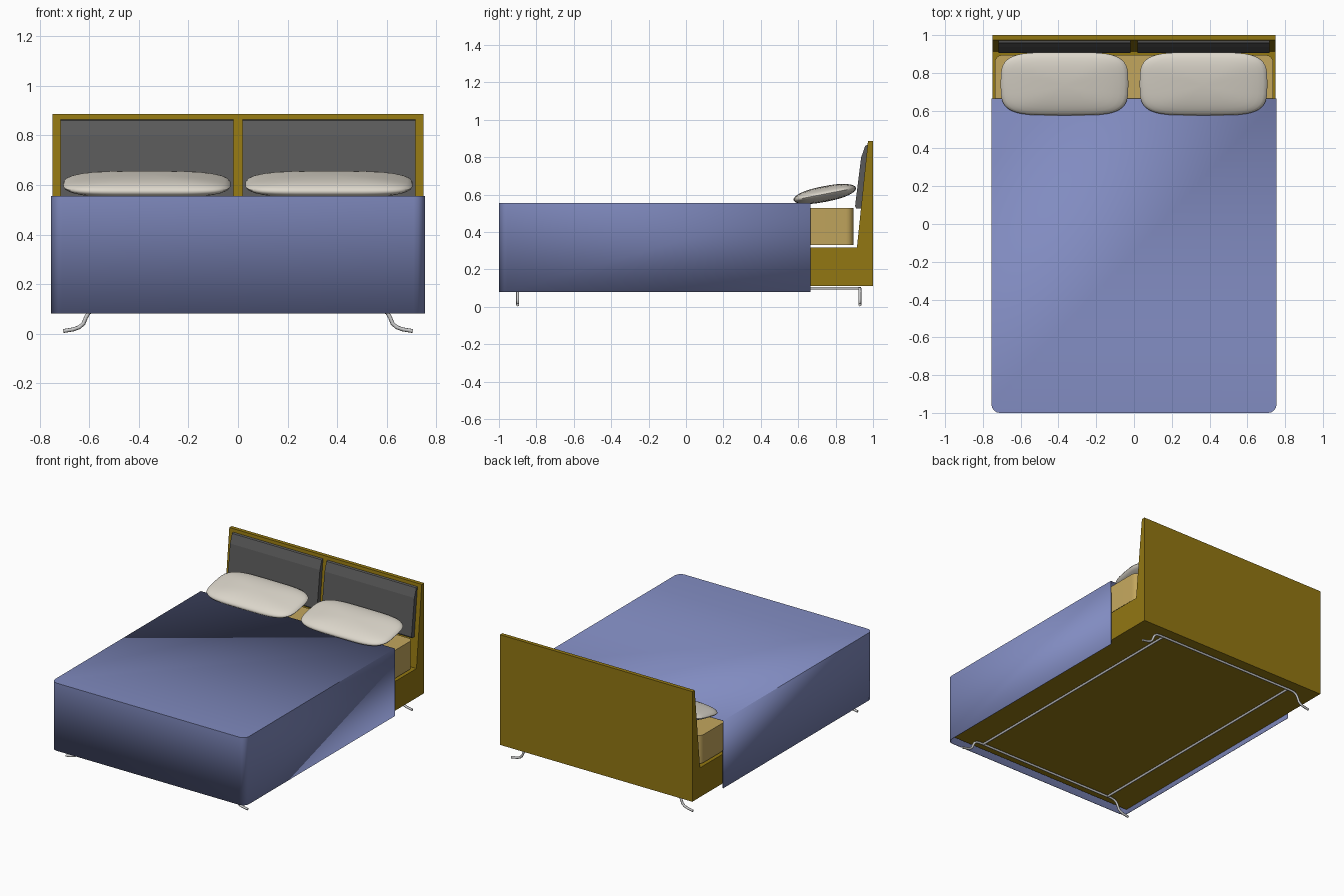
import bpy, bmesh
from math import sin, cos, pi, radians

if "Cube" in bpy.data.objects:
    bpy.data.objects.remove(bpy.data.objects["Cube"])


def material(name, rgb):
    m = bpy.data.materials.new(name)
    m.diffuse_color = (*rgb, 1)
    m.use_nodes = True
    m.node_tree.nodes["Principled BSDF"].inputs["Base Color"].default_value = m.diffuse_color
    return m


WOOD = material("dark wood", (0.29, 0.185, 0.006))
TAN = material("mattress tan", (0.54, 0.38, 0.11))
BLUE = material("blue cloth", (0.22, 0.26, 0.53))
DARK = material("charcoal", (0.1, 0.1, 0.1))
CREAM = material("cream", (0.72, 0.68, 0.6))


def add(name, verts, faces, mat, smooth=None):
    me = bpy.data.meshes.new(name)
    me.from_pydata(verts, [], faces)
    me.materials.append(mat)
    ob = bpy.data.objects.new(name, me)
    bpy.context.collection.objects.link(ob)
    if smooth:
        bpy.context.view_layer.objects.active = ob
        ob.select_set(True)
        bpy.ops.object.shade_smooth_by_angle(angle=radians(smooth))
        ob.select_set(False)
    return ob


def prism(name, a, b, mat, smooth=None):
    """Closed solid between two matching rings."""
    n = len(a)
    faces = [tuple(range(n))[::-1], tuple(range(n, 2 * n))]
    faces += [(i, (i + 1) % n, n + (i + 1) % n, n + i) for i in range(n)]
    ob = add(name, a + b, faces, mat, smooth)
    bm = bmesh.new()
    bm.from_mesh(ob.data)
    bmesh.ops.recalc_face_normals(bm, faces=bm.faces)
    bm.to_mesh(ob.data)
    bm.free()
    return ob


def along_x(name, profile, x0, x1, mat):
    return prism(name, [(x0, y, z) for y, z in profile],
                 [(x1, y, z) for y, z in profile], mat)


def arc(cx, cy, r, a0, seg=4):
    return [(cx + r * cos(radians(a0 + 90 * i / seg)),
             cy + r * sin(radians(a0 + 90 * i / seg))) for i in range(seg + 1)]


# Base and sloped headboard as one side profile
along_x("base_and_headboard", [(-0.97, 0.112), (1, 0.112), (1, 0.887), (0.973, 0.887),
                               (0.914, 0.318), (-0.97, 0.318)], -0.749, 0.749, WOOD)

# Mattress with rounded corners
w, y0, y1, r = 0.737, -0.965, 0.895, 0.04
ring = (arc(-w + r, y0 + r, r, 180) + arc(w - r, y0 + r, r, 270)
        + arc(w - r, y1 - r, r, 0) + arc(-w + r, y1 - r, r, 90))
prism("mattress", [(x, y, 0.33) for x, y in ring], [(x, y, 0.527) for x, y in ring], TAN, 30)

# Bedspread: thin shell open at the bottom and the head end
w, r = 0.755, 0.045
line = ([(-w, 0.665)] + arc(-w + r, -1 + r, r, 180)
        + arc(w - r, -1 + r, r, 270) + [(w, 0.665)])
n = len(line)
faces = [(i, i + 1, n + i + 1, n + i) for i in range(n - 1)] + [tuple(range(n, 2 * n))]
cover = add("bedspread", [(x, y, 0.08) for x, y in line] + [(x, y, 0.556) for x, y in line],
            faces, BLUE, 30)
mod = cover.modifiers.new("thickness", "SOLIDIFY")
mod.thickness = 0.004
mod.offset = -1

# Padded headboard panels
pad = [(0.910, 0.525), (0.904, 0.538), (0.936, 0.797), (0.958, 0.860),
       (0.966, 0.864), (0.972, 0.864), (0.937, 0.525)]
for side, x0, x1 in (("left", -0.717, -0.018), ("right", 0.018, 0.717)):
    along_x("headboard_pad_" + side, pad, x0, x1, DARK)


# Pillows: flattened superellipse shapes, leaning on the headboard
def spow(v, p):
    return abs(v) ** p * (1 if v >= 0 else -1)


def pillow(name, cx):
    seg, rows, tilt = 48, 16, radians(11)
    verts = []
    for j in range(rows + 1):
        t = -pi / 2 + pi * j / rows
        rad, h = max(cos(t), 0) ** 0.85, 0.042 * sin(t)
        for i in range(1 if j in (0, rows) else seg):
            a = 2 * pi * i / seg
            x = 0.338 * rad * spow(cos(a), 0.45)
            y = 0.170 * rad * spow(sin(a), 0.55)
            verts.append((cx + x, 0.742 + y * cos(tilt) - h * sin(tilt),
                          0.603 + y * sin(tilt) + h * cos(tilt)))
    last, fs = len(verts) - 1, []
    for i in range(seg):
        k = (i + 1) % seg
        fs.append((0, 1 + k, 1 + i))
        fs.append((last, last - seg + i, last - seg + k))
        for j in range(rows - 2):
            b = 1 + j * seg
            fs.append((b + i, b + k, b + seg + k, b + seg + i))
    add(name, verts, fs, CREAM, 60)


pillow("pillow_left", -0.368)
pillow("pillow_right", 0.368)


# Tubular underframe: two cross rods ending in curved feet, two long rails
def tube(name, pts):
    cu = bpy.data.curves.new(name, "CURVE")
    cu.dimensions = "3D"
    cu.bevel_depth = 0.008
    cu.bevel_resolution = 2
    cu.use_fill_caps = True
    sp = cu.splines.new("POLY")
    sp.points.add(len(pts) - 1)
    for p, co in zip(sp.points, pts):
        p.co = (*co, 1)
    ob = bpy.data.objects.new(name, cu)
    bpy.context.collection.objects.link(ob)


foot = [(0.706, 0.010), (0.665, 0.017), (0.640, 0.026), (0.624, 0.041), (0.614, 0.066),
        (0.603, 0.084), (0.585, 0.095), (0.560, 0.099)]
for name, y in (("front_leg_rod", -0.90), ("back_leg_rod", 0.93)):
    tube(name, [(-x, y, z) for x, z in foot] + [(x, y, z) for x, z in foot[::-1]])
for name, x in (("left_rail", -0.53), ("right_rail", 0.53)):
    tube(name, [(x, -0.90, 0.099), (x, 0.93, 0.099)])
